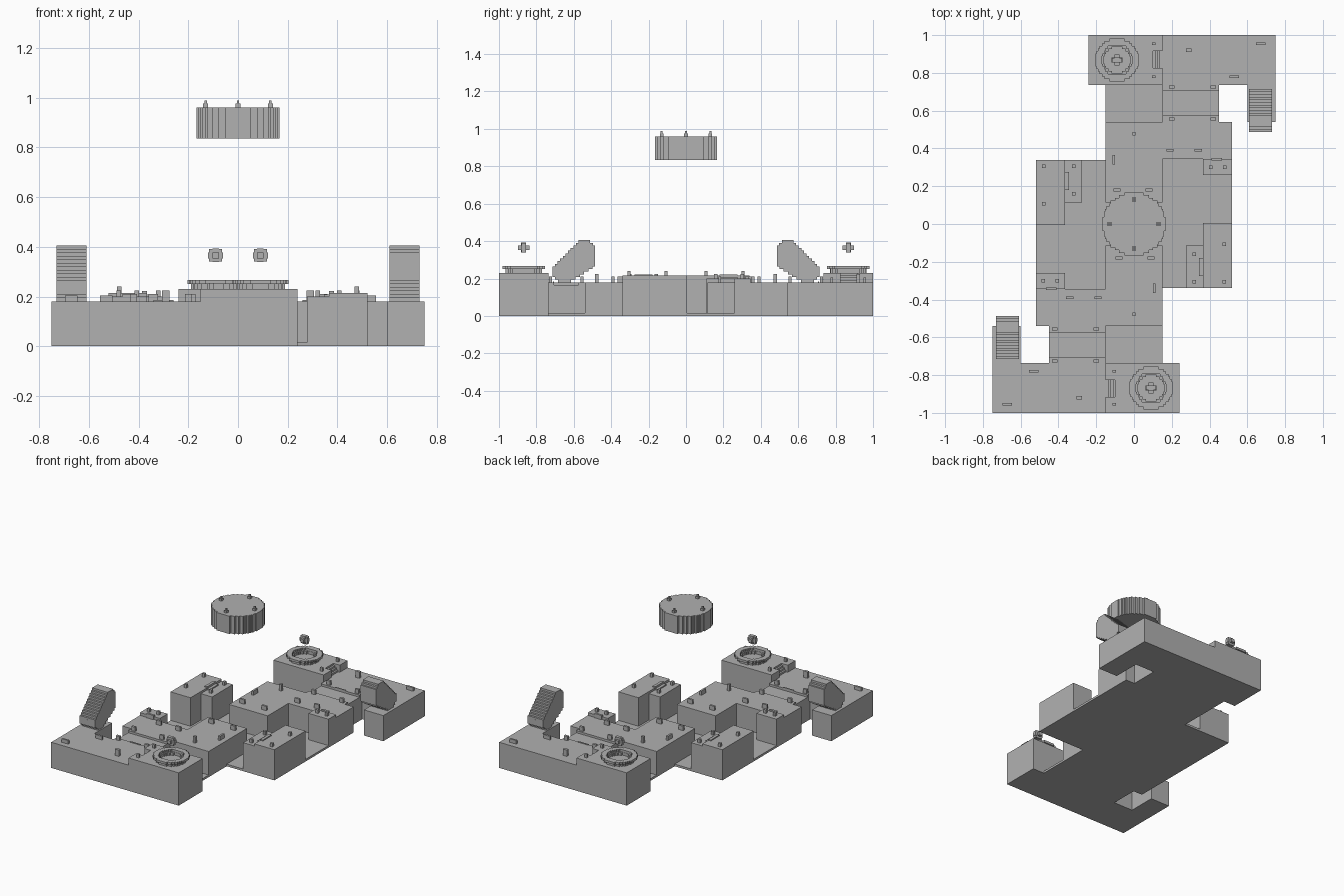
import bpy, bmesh, math
from mathutils import Matrix, Vector

cube = bpy.data.objects.get("Cube")
if cube:
    bpy.data.objects.remove(cube, do_unlink=True)

grey = bpy.data.materials.new("stone_grey")
grey.use_nodes = True
grey.diffuse_color = (0.44, 0.44, 0.44, 1)
grey.node_tree.nodes["Principled BSDF"].inputs["Base Color"].default_value = (0.44, 0.44, 0.44, 1)


def part(name, boxes, twin=True):
    """Join boxes (x0, x1, y0, y1, z0, z1); twin adds a copy turned half round."""
    bm = bmesh.new()
    for x0, x1, y0, y1, z0, z1 in boxes:
        mid = Vector((x0 + x1, y0 + y1, z0 + z1)) / 2
        size = Matrix.Diagonal((x1 - x0, y1 - y0, z1 - z0, 1))
        bmesh.ops.create_cube(bm, size=1, matrix=Matrix.Translation(mid) @ size)
    mesh = bpy.data.meshes.new(name)
    bm.to_mesh(mesh)
    bm.free()
    mesh.materials.append(grey)
    for i in range(2 if twin else 1):
        ob = bpy.data.objects.new(name + ("_back", "_front")[i] if twin else name, mesh)
        ob.rotation_euler.z = math.pi * i
        bpy.context.collection.objects.link(ob)


def stepped_disc(cx, cy, r, z0, z1, rows, inner=0):
    """Blocky disc or ring made of rows of boxes."""
    boxes, step = [], 2 * r / rows
    snap = lambda v: round(v / step * 2) * step / 2
    for i in range(rows):
        y = -r + (i + 0.5) * step
        w = snap(math.sqrt(r * r - y * y))
        h = snap(math.sqrt(inner * inner - y * y)) if abs(y) < inner else 0
        spans = [(-w, -h), (h, w)] if h else [(-w, w)]
        for a, b in spans:
            boxes.append((cx + a, cx + b, cy + y - step / 2, cy + y + step / 2, z0, z1))
    return boxes


FLOOR, DECK, HIGH, TOP = 0.015, 0.18, 0.215, 0.23

# Thin floor under the courts and passages
part("floor", [(-0.15, 0.15, -0.75, 0.75, 0, FLOOR),
               (0.15, 0.52, -0.34, 0.36, 0, FLOOR),
               (-0.52, -0.15, -0.36, 0.34, 0, FLOOR)], twin=False)

# End terraces, with a raised platform that has a stair cut into its side
part("end_terrace", [(0.15, 0.75, 0.735, 1, 0, DECK), (0.6, 0.75, 0.54, 0.735, 0, DECK)])
part("raised_platform", [(-0.24, 0.10, 0.735, 1, 0, TOP),
                         (0.10, 0.15, 0.735, 0.825, 0, TOP),
                         (0.10, 0.15, 0.915, 1, 0, TOP)])
part("platform_stair", [(0.10 + 0.0125 * i, 0.1125 + 0.0125 * i, 0.825, 0.915, 0,
                         TOP - 0.0125 * (i + 1)) for i in range(4)])

# Bridge with a sunken walkway
part("bridge", [(0.15, 0.45, 0.54, 0.575, 0, DECK),
                (0.15, 0.45, 0.705, 0.735, 0, DECK),
                (0.15, 0.45, 0.575, 0.705, 0, 0.165),
                (0.26, 0.34, 0.705, 0.712, DECK, 0.185)])

# Middle decks facing the central court
part("middle_deck", [(-0.15, 0.15, 0.115, 0.54, 0, DECK), (0.15, 0.52, 0.345, 0.54, 0, DECK)])
part("deck_step", [(0.365, 0.52, 0.26, 0.345, 0, 0.2), (0.41, 0.465, 0.335, 0.35, DECK, 0.21)])

# Side towers with a lower annex and small stair
part("side_tower", [(0.365, 0.52, -0.34, 0.005, 0, HIGH)])
part("tower_annex", [(0.278, 0.365, -0.34, -0.11, 0, 0.2),
                     (0.345, 0.365, -0.275, -0.18, 0.2, 0.208),
                     (0.365, 0.385, -0.275, -0.18, HIGH, 0.222)])

# Leaning stepped slab, sliced in layers between its two sloping sides
near = [(0.18, 0.625), (0.265, 0.487), (0.375, 0.487), (0.405, 0.52)]
far = [(0.18, 0.675), (0.215, 0.715), (0.257, 0.715), (0.405, 0.567)]


def edge_at(line, z):
    for (za, ya), (zb, yb) in zip(line, line[1:]):
        if z <= zb:
            return ya + (yb - ya) * (z - za) / (zb - za)


LAYERS = 16
layer = (0.405 - DECK) / LAYERS
part("leaning_slab", [(0.61, 0.73, edge_at(near, DECK + layer * (i + 0.5)),
                       edge_at(far, DECK + layer * (i + 0.5)),
                       DECK + layer * i, DECK + layer * (i + 1)) for i in range(LAYERS)])

# Round pad with a raised rim, and a small star floating above it
px, py = -0.09, 0.868
part("pad_base", stepped_disc(px, py, 0.098, TOP, 0.25, 15, 0.07))
part("pad_rim", stepped_disc(px, py, 0.114, 0.25, 0.266, 17, 0.08))
bars = []
for axis in range(3):
    half = [0.013] * 3
    half[axis] = 0.03
    bars.append((px - half[0], px + half[0], py - half[1], py + half[1],
                 0.365 - half[2] * 0.9, 0.365 + half[2] * 0.9))
for sx in (-1, 1):
    for sz in (-1, 1):
        bars.append((px + sx * 0.017 - 0.009, px + sx * 0.017 + 0.009, py - 0.012, py + 0.012,
                     0.365 + sz * 0.017 - 0.008, 0.365 + sz * 0.017 + 0.008))
part("floating_star", bars)

# Floating drum with four pegs
part("floating_drum", stepped_disc(0, 0, 0.167, 0.835, 0.96, 23), twin=False)
pegs = []
for k in range(4):
    x, y = 0.13 * math.cos(k * math.pi / 2), 0.13 * math.sin(k * math.pi / 2)
    pegs += [(x - 0.01, x + 0.01, y - 0.01, y + 0.01, 0.96, 0.975),
             (x - 0.005, x + 0.005, y - 0.005, y + 0.005, 0.975, 0.988)]
part("drum_pegs", pegs, twin=False)


# Small posts and low blocks standing on the decks
def posts(name, spots, z, height, wide, deep):
    part(name, [(x - wide / 2, x + wide / 2, y - deep / 2, y + deep / 2, z, z + height)
                for x, y in spots])


posts("platform_posts", [(0.105, 0.955), (0.105, 0.78)], TOP, 0.025, 0.018, 0.014)
posts("terrace_posts", [(0.29, 0.92)], DECK, 0.045, 0.03, 0.018)
posts("terrace_blocks", [(0.67, 0.955), (0.53, 0.78)], DECK, 0.025, 0.05, 0.014)
posts("bridge_posts", [(x, y) for x in (0.2, 0.42) for y in (0.555, 0.725)],
      DECK, 0.03, 0.028, 0.016)
posts("deck_blocks", [(0.19, 0.39), (0.34, 0.39), (-0.09, 0.18), (0.08, 0.18)],
      DECK, 0.03, 0.038, 0.014)
posts("deck_post", [(0, 0.478)], DECK, 0.045, 0.018, 0.018)
posts("deck_bar", [(-0.108, 0.34)], DECK, 0.03, 0.014, 0.05)
posts("step_posts", [(0.407, 0.3), (0.48, 0.3)], 0.2, 0.025, 0.018, 0.018)
posts("tower_posts", [(-0.478, 0.305), (-0.478, 0.107)], HIGH, 0.025, 0.018, 0.018)
posts("annex_posts", [(-0.32, 0.305), (-0.32, 0.16)], 0.2, 0.025, 0.018, 0.018)
